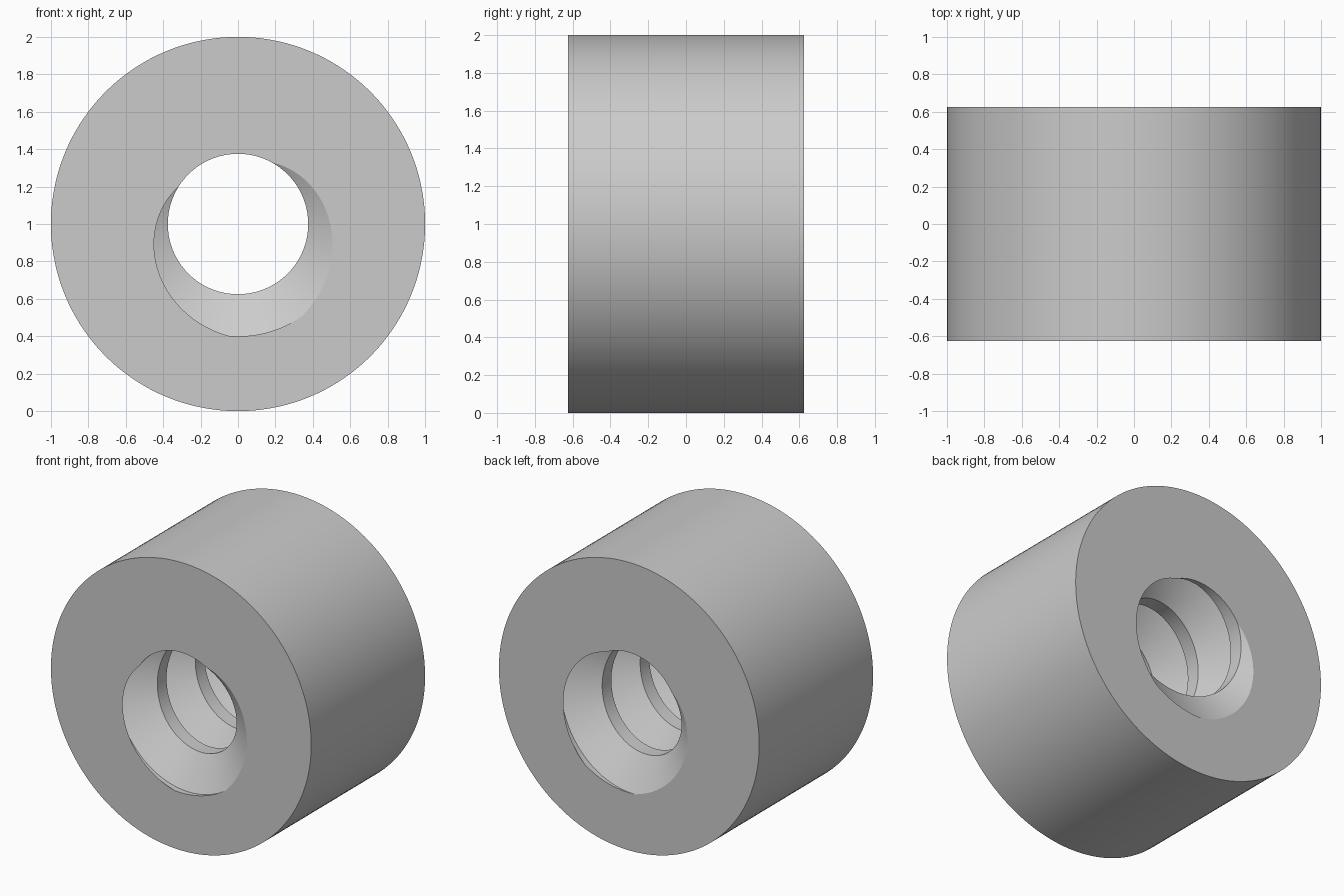
import bpy, bmesh
from math import sin, cos, tau, radians

default = bpy.data.objects.get("Cube")
if default:
    bpy.data.objects.remove(default, do_unlink=True)

SEGMENTS = 144
HALF = 0.625           # half the sleeve length
PITCH = 2 * HALF / 3   # three thread turns
OUTER, MINOR, MAJOR = 1.0, 0.375, 0.6

# Thread profile over one turn: (phase in degrees, radius)
PROFILE = [(61.5, MINOR), (148.5, MINOR), (265.5, MAJOR), (304.5, MAJOR)]


def grid_faces(bm, columns):
    """Join neighbouring columns of vertices with quads."""
    for a, b in zip(columns, columns[1:]):
        for i in range(len(a) - 1):
            bm.faces.new((a[i], b[i], b[i + 1], a[i + 1]))


def ring_point(bm, angle, radius, y):
    return bm.verts.new((radius * cos(angle), y, 1 + radius * sin(angle)))


bm = bmesh.new()
angles = [tau * i / SEGMENTS for i in range(SEGMENTS + 1)]

# Helical bore, swept past both ends
columns = []
for angle in angles:
    columns.append([
        ring_point(bm, angle, r, -HALF + PITCH * (turn + (radians(phase) - angle) / tau))
        for turn in range(-1, 5) for phase, r in PROFILE])
grid_faces(bm, columns)
bmesh.ops.remove_doubles(bm, verts=bm.verts[:], dist=1e-5)

# Trim the bore flush with the end faces
rims = []
for side in (-1, 1):
    bmesh.ops.bisect_plane(
        bm, geom=bm.verts[:] + bm.edges[:] + bm.faces[:], dist=1e-5,
        plane_co=(0, side * HALF, 0), plane_no=(0, side, 0), clear_outer=True)

# Outer wall
grid_faces(bm, [[ring_point(bm, a, OUTER, y) for y in (-HALF, HALF)] for a in angles])
bmesh.ops.remove_doubles(bm, verts=bm.verts[:], dist=1e-5)

# Flat end faces between the outer wall and the bore
for side in (-1, 1):
    rim = [e for e in bm.edges if e.is_boundary
           and all(abs(v.co.y - side * HALF) < 1e-4 for v in e.verts)]
    bmesh.ops.triangle_fill(bm, edges=rim, use_beauty=True, normal=(0, side, 0))
bmesh.ops.recalc_face_normals(bm, faces=bm.faces[:])

mesh = bpy.data.meshes.new("threaded_sleeve")
bm.to_mesh(mesh)
bm.free()
sleeve = bpy.data.objects.new("threaded_sleeve", mesh)
bpy.context.collection.objects.link(sleeve)

# Plain grey material
grey = bpy.data.materials.new("light grey")
grey.use_nodes = True
colour = (0.6, 0.6, 0.6, 1)
grey.diffuse_color = colour
grey.node_tree.nodes["Principled BSDF"].inputs["Base Color"].default_value = colour
mesh.materials.append(grey)

# Smooth round surfaces, crisp thread edges
bpy.ops.object.select_all(action='DESELECT')
sleeve.select_set(True)
bpy.context.view_layer.objects.active = sleeve
bpy.ops.object.shade_smooth_by_angle(angle=radians(20))
